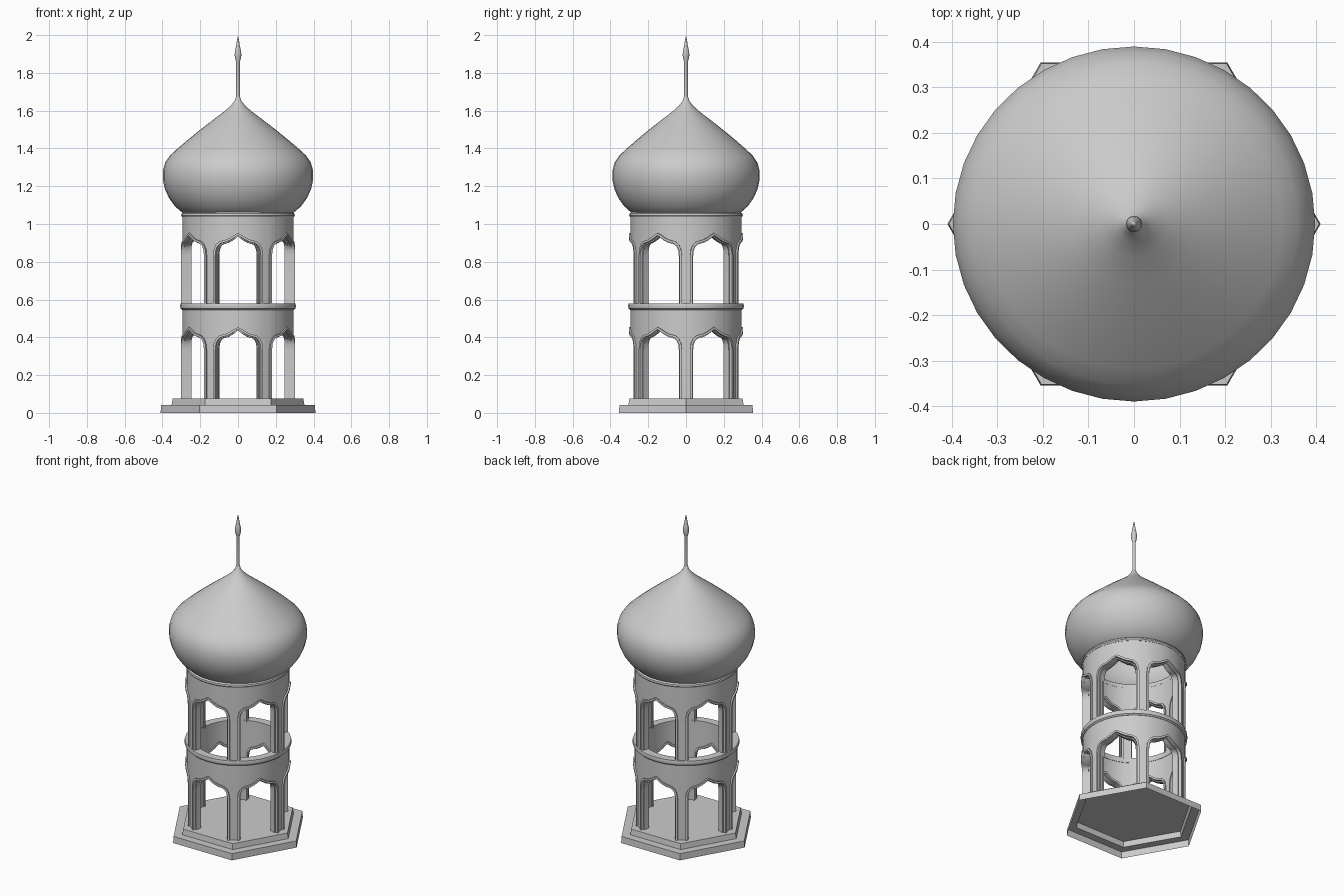
import bpy, bmesh, math

cube = bpy.data.objects.get("Cube")
if cube:
    bpy.data.objects.remove(cube, do_unlink=True)

STONE = (0.6, 0.6, 0.6, 1.0)
stone = bpy.data.materials.new("grey_stone")
stone.use_nodes = True
stone.diffuse_color = STONE
stone.node_tree.nodes["Principled BSDF"].inputs["Base Color"].default_value = STONE

R = 0.294                       # outer radius of the tower wall
BAYS = 6
HALF_BAY = R * math.pi / BAYS   # half a bay, measured along the wall


def finish(name, bm, smooth=True):
    bmesh.ops.remove_doubles(bm, verts=bm.verts, dist=0.0002)
    bmesh.ops.dissolve_degenerate(bm, edges=bm.edges, dist=0.0002)
    bmesh.ops.recalc_face_normals(bm, faces=bm.faces)
    mesh = bpy.data.meshes.new(name)
    bm.to_mesh(mesh)
    bm.free()
    mesh.materials.append(stone)
    obj = bpy.data.objects.new(name, mesh)
    bpy.context.collection.objects.link(obj)
    if smooth:
        bpy.ops.object.select_all(action="DESELECT")
        obj.select_set(True)
        bpy.context.view_layer.objects.active = obj
        bpy.ops.object.shade_smooth_by_angle(angle=math.radians(35))
    return obj


def lathe(name, profile, segments, closed=False, smooth=True):
    """Turn an (r, z) profile around the vertical axis."""
    bm = bmesh.new()
    verts = [bm.verts.new((r, 0, z)) for r, z in profile]
    edges = [bm.edges.new(pair) for pair in zip(verts, verts[1:])]
    if closed:
        edges.append(bm.edges.new((verts[-1], verts[0])))
    bmesh.ops.spin(bm, geom=verts + edges, cent=(0, 0, 0), axis=(0, 0, 1),
                   angle=math.tau, steps=segments, use_duplicate=False)
    return finish(name, bm, smooth)


def curved_strip(name, low, high, outer, inner):
    """Thick strip between two (s, z) lines, wrapped on the tower in every bay."""
    bm = bmesh.new()
    for bay in range(BAYS):
        middle = -math.pi / 2 + bay * math.tau / BAYS

        def put(point, radius):
            a = middle + point[0] / R
            return bm.verts.new((radius * math.cos(a), radius * math.sin(a), point[1]))

        rings = [(put(p, outer), put(q, outer), put(q, inner), put(p, inner))
                 for p, q in zip(low, high)]
        for a, b in zip(rings, rings[1:]):
            for i in range(4):
                j = (i + 1) % 4
                bm.faces.new((a[i], b[i], b[j], a[j]))
    return finish(name, bm)


def offset(path, distance):
    """Shift an arch line sideways; positive moves away from the opening."""
    moved = []
    for i, (s, z) in enumerate(path):
        a, b = path[max(i - 1, 0)], path[min(i + 1, len(path) - 1)]
        ds, dz = b[0] - a[0], b[1] - a[1]
        length = math.hypot(ds, dz)
        moved.append((s - dz / length * distance, z + ds / length * distance))
    return moved


# Half of the pointed arch, from the springing to just before the peak
ARCH = [(0.1225, -0.11), (0.119, -0.08), (0.110, -0.058), (0.095, -0.044),
        (0.078, -0.039), (0.058, -0.034), (0.036, -0.023), (0.016, -0.010)]


def storey(name, floor, top, peak):
    left = [(-ARCH[0][0], floor)] + [(-s, peak + z) for s, z in ARCH]
    path = left + [(0, peak)] + [(-s, z) for s, z in reversed(left)]
    low = [(-HALF_BAY, floor)] + path + [(HALF_BAY, floor)]
    high = [(s, top) for s, z in low]
    curved_strip(name + "_arcade_wall", low, high, R, 0.256)
    curved_strip(name + "_arch_trim", offset(path, -0.002), offset(path, 0.010), 0.303, 0.248)
    curved_strip(name + "_inner_moulding", offset(path, -0.008), offset(path, 0.001), 0.286, 0.264)


# Stepped six-sided plinth, open underneath
lathe("plinth", [(0.41, 0), (0.407, 0.041), (0.352, 0.041), (0.346, 0.075), (0, 0.075)],
      6, smooth=False)

# Two arcaded storeys
storey("lower", 0.075, 0.55, 0.444)
storey("upper", 0.57, 1.045, 0.942)

# Ledge between the storeys
lathe("ledge", [(0.254, 0.545), (0.296, 0.545), (0.304, 0.552), (0.307, 0.565),
                (0.304, 0.578), (0.254, 0.578)], 36, closed=True)

# Cornice under the dome
lathe("cornice", [(0.256, 1.038), (0.296, 1.038), (0.301, 1.046), (0.299, 1.056),
                  (0.288, 1.064), (0.256, 1.064)], 36, closed=True)

# Onion dome
dome = lathe("onion_dome", [
    (0.284, 1.055), (0.303, 1.067), (0.335, 1.095), (0.365, 1.137), (0.387, 1.185),
    (0.398, 1.235), (0.398, 1.28), (0.386, 1.325), (0.360, 1.363), (0.325, 1.395),
    (0.270, 1.442), (0.205, 1.495), (0.135, 1.549), (0.075, 1.594), (0.038, 1.627),
    (0.018, 1.652), (0.010, 1.675)], 36)
dome.scale.y = 0.98

# Finial rod and spear tip
lathe("finial", [(0.010, 1.65), (0.010, 1.86), (0.014, 1.872), (0.018, 1.895),
                 (0.016, 1.915), (0.009, 1.95), (0.005, 1.975), (0, 2.0)], 12)
